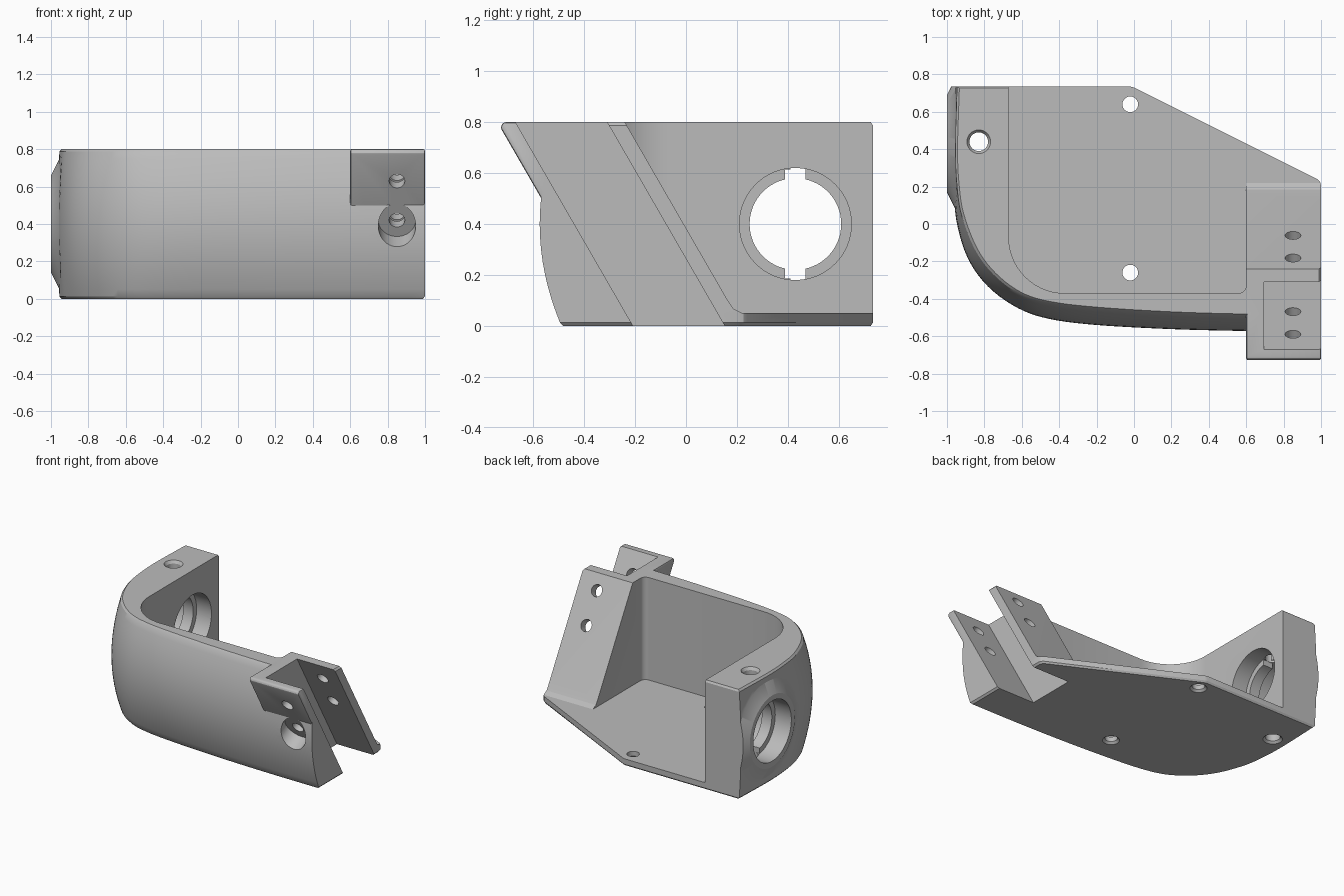
import bpy, bmesh, math
from mathutils import Vector, Matrix

if "Cube" in bpy.data.objects:
    bpy.data.objects.remove(bpy.data.objects["Cube"])

grey = bpy.data.materials.new("plain_grey")
grey.diffuse_color = (0.5, 0.5, 0.5, 1)
grey.use_nodes = True
grey.node_tree.nodes["Principled BSDF"].inputs["Base Color"].default_value = grey.diffuse_color
SLOPE = math.tan(math.radians(30))        # lean of the mounting plates
AXIS = Vector((0, math.cos(math.pi / 6), math.sin(math.pi / 6)))


def finish(bm, name):
    bmesh.ops.recalc_face_normals(bm, faces=bm.faces)
    me = bpy.data.meshes.new(name)
    bm.to_mesh(me)
    bm.free()
    me.materials.append(grey)
    ob = bpy.data.objects.new(name, me)
    bpy.context.collection.objects.link(ob)
    return ob


def loft(rings, name, bevel=0):
    """Skin a stack of equal closed rings and cap the ends."""
    bm = bmesh.new()
    vs = [[bm.verts.new(p) for p in r] for r in rings]
    n = len(rings[0])
    for a, b in zip(vs, vs[1:]):
        for i in range(n):
            j = (i + 1) % n
            bm.faces.new((a[i], a[j], b[j], b[i]))
    bm.faces.new(vs[0][::-1])
    bm.faces.new(vs[-1])
    if bevel:
        bmesh.ops.bevel(bm, geom=bm.edges[:], offset=bevel, segments=2, profile=0.5, affect='EDGES')
    return finish(bm, name)


def prism_x(pts, x0, x1, name, bevel=0):
    return loft([[(x, y, z) for y, z in pts] for x in (x0, x1)], name, bevel)


def prism_z(pts, z0, z1, name):
    return loft([[(x, y, z) for x, y in pts] for z in (z0, z1)], name)


def cyl(a, b, r, name, r2=None, seg=48):
    a, b = Vector(a), Vector(b)
    bm = bmesh.new()
    rot = (b - a).to_track_quat('Z', 'Y').to_matrix().to_4x4()
    bmesh.ops.create_cone(bm, cap_ends=True, segments=seg, radius1=r,
                          radius2=r if r2 is None else r2, depth=(b - a).length,
                          matrix=Matrix.Translation((a + b) / 2) @ rot)
    return finish(bm, name)


def combine(tool, op='DIFFERENCE'):
    m = body.modifiers.new("bool", 'BOOLEAN')
    m.operation, m.object, m.solver = op, tool, 'EXACT'
    bpy.context.view_layer.objects.active = body
    bpy.ops.object.modifier_apply(modifier=m.name)
    bpy.data.objects.remove(tool, do_unlink=True)


def spline(pts, steps=5):
    """Smooth curve through the points."""
    p = [Vector(q) for q in pts]
    p = [2 * p[0] - p[1]] + p + [2 * p[-1] - p[-2]]
    out = []
    for i in range(1, len(p) - 2):
        a, b, c, d = p[i - 1:i + 3]
        for s in range(steps):
            t = s / steps
            out.append(0.5 * (2 * b + (c - a) * t + (2 * a - 5 * b + 4 * c - d) * t * t
                              + (3 * b - a - 3 * c + d) * t ** 3))
    return out + [p[-2]]


def arc(cx, cy, r, a0, a1, n=14):
    return [(cx + r * math.cos(math.radians(a0 + (a1 - a0) * i / n)),
             cy + r * math.sin(math.radians(a0 + (a1 - a0) * i / n))) for i in range(n + 1)]


# Barrel-sided solid: widest outline at mid height, tighter outline at both rims
mid = spline([(-.96, .735), (-.96, .4), (-.96, .2), (-.95, .02), (-.89, -.18), (-.78, -.335),
              (-.62, -.45), (-.45, -.508), (-.2, -.54), (.2, -.562), (.6, -.572), (1, -.575)])
rim = spline([(-.945, .735), (-.955, .4), (-.945, .2), (-.92, .05), (-.85, -.13), (-.75, -.265),
              (-.61, -.37), (-.45, -.42), (-.2, -.45), (.2, -.475), (.6, -.487), (1, -.49)])
back = [Vector(p) for p in ((1, .205), (.995, .225), (.98, .24), (0, .73), (-.02, .735))]
levels = [0, .013] + [.8 * i / 16 for i in range(1, 16)] + [.787, .8]
rings = []
for z in levels:
    t = ((z - .4) / .4) ** 2
    s = .988 if z in (0, .8) else 1
    ring = [a.lerp(b, t) for a, b in zip(mid, rim)] + back
    rings.append([(p.x * s, p.y * s, z) for p in ring])
body = loft(rings, "bracket_housing")

# Leaning mount block that sticks out of the front
combine(prism_x([(-.73, .78), (-.718, .8), (-.35, .8), (-.35, .3), (-.453, .3)],
                .6, 1, "mount_block", .01), 'UNION')

# Round boss on the left wall, trimmed flush with the back
combine(cyl((-.945, .43, .4), (-1, .43, .4), .37, "side_boss", .26, 96), 'UNION')
combine(prism_z([(-1.2, .735), (1.2, .735), (1.2, 1.2), (-1.2, 1.2)], -.2, 1.2, "back_trim"))

# Open cavity, then the space behind the leaning rear plate
combine(prism_z([(-.67, 1.1)] + arc(-.37, -.07, .3, 180, 270)
                + arc(.56, -.33, .04, 270, 360, 6) + [(.6, 1.1)], .05, 1.1, "cavity"))
combine(prism_x([(.22, .05), (.185, .068), (.164, .1), (-.24 - .2 * SLOPE, 1.0), (1.1, 1.0), (1.1, .05)],
                .57, 1.2, "rear_space"))


# Leaning channel between the two plates, open to the right
def lean(y, z):
    return (y + (.8 - z) * SLOPE, z)


combine(prism_x([lean(-.67, -.1), lean(-.67, 1), lean(-.31, 1), lean(-.31, -.1)], .695, 1.2, "channel"))

# Screw holes square to the plates, and the counterbore for the lower front one
for y, z in ((-.59, .66), (-.47, .45), (-.18, .70), (-.06, .49)):
    c = Vector((.85, y, z))
    combine(cyl(c - AXIS * .14, c + AXIS * .14, .042, "plate_hole", seg=32))
c = Vector((.85, -.47, .45))
combine(cyl(c - AXIS * .4, c - AXIS * .06, .1, "counterbore"))

# Side port: bores from both sides, thin lip between them with two notches
combine(cyl((-1.2, .43, .4), (-.87, .43, .4), .22, "outer_bore", seg=64))
combine(cyl((-.79, .43, .4), (-.5, .43, .4), .22, "inner_bore", seg=64))
combine(cyl((-1.2, .43, .4), (-.5, .43, .4), .18, "lip_bore", seg=64))
combine(prism_x([(.39, .185), (.47, .185), (.47, .615), (.39, .615)], -.9, -.75, "lip_notch"))

# Vertical holes with countersunk mouths
for x, y, r in ((-.83, .44, .05), (-.02, .64, .042), (-.02, -.26, .042)):
    combine(cyl((x, y, -.1), (x, y, 1), r, "vertical_hole", seg=32))
    combine(cyl((x, y, -.01), (x, y, .015), r + .025, "lower_countersink", r, 32))
combine(cyl((-.83, .44, .81), (-.83, .44, .78), .07, "upper_countersink", .05, 32))

# Smooth shading with crisp edges
bpy.ops.object.select_all(action='DESELECT')
body.select_set(True)
bpy.context.view_layer.objects.active = body
bpy.ops.object.shade_smooth_by_angle(angle=math.radians(25))
